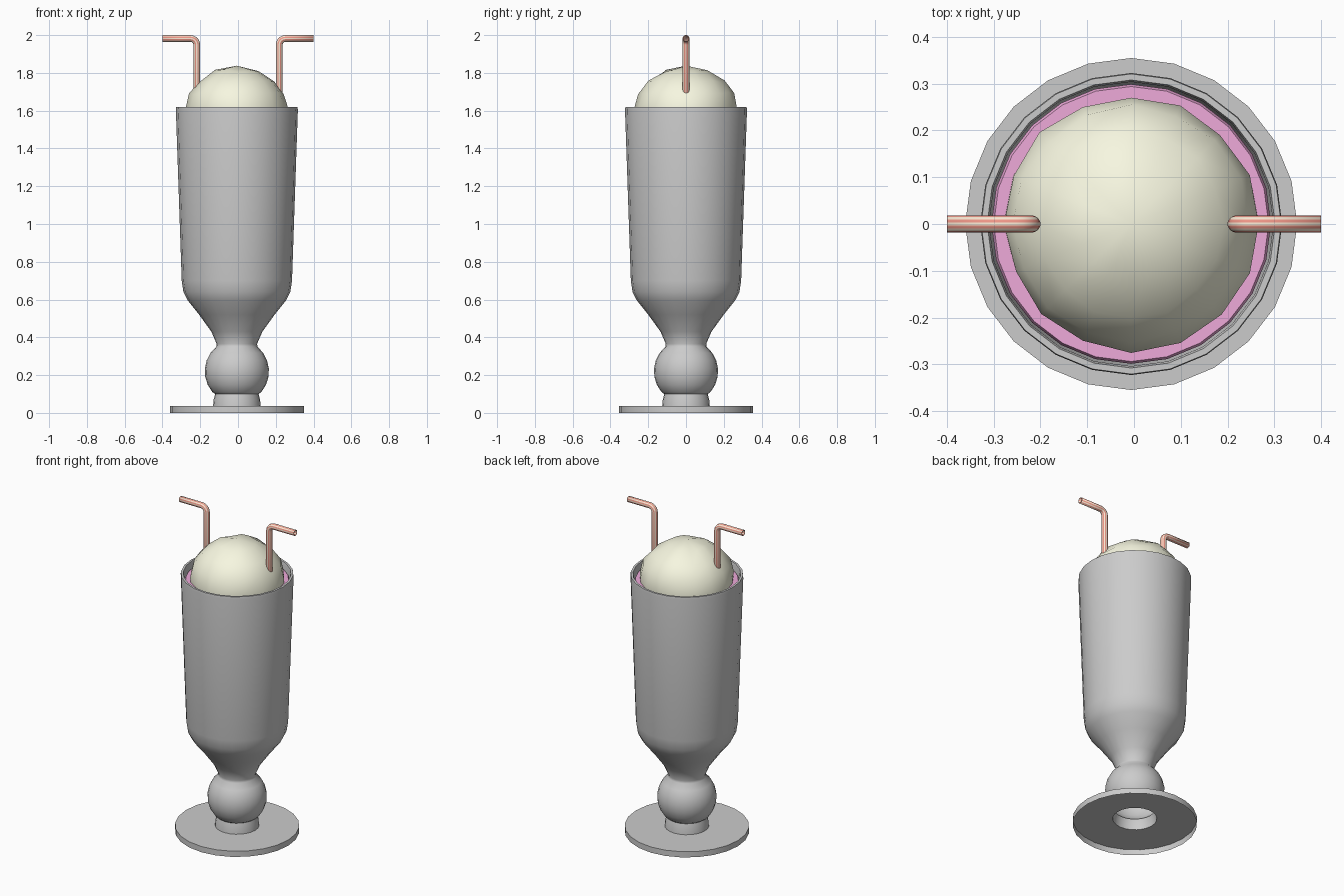
import bpy, math, random
from mathutils import Vector

if "Cube" in bpy.data.objects:
    bpy.data.objects.remove(bpy.data.objects["Cube"])

random.seed(4)
CX = -0.006


def material(name, rgb):
    m = bpy.data.materials.new(name)
    m.diffuse_color = (*rgb, 1)
    m.use_nodes = True
    m.node_tree.nodes["Principled BSDF"].inputs["Base Color"].default_value = m.diffuse_color
    return m


def make(name, verts, faces, mats=(), angle=40):
    me = bpy.data.meshes.new(name)
    me.from_pydata(verts, [], faces)
    for m in mats:
        me.materials.append(m)
    ob = bpy.data.objects.new(name, me)
    bpy.context.collection.objects.link(ob)
    bpy.ops.object.select_all(action='DESELECT')
    ob.select_set(True)
    bpy.context.view_layer.objects.active = ob
    bpy.ops.object.shade_smooth_by_angle(angle=math.radians(angle))
    return ob


def lathe(name, profile, sides, mats=(), jitter=0.0, angle=40):
    # Revolve (radius, z) pairs, listed bottom to top on the outside; radius 0 makes a pole
    verts, rings, faces = [], [], []
    for r, z in profile:
        ring = []
        for i in range(sides if r else 1):
            a = 2 * math.pi * i / sides
            k = r + random.uniform(-jitter, jitter) if r else 0
            ring.append(len(verts))
            verts.append((CX + k * math.cos(a), k * math.sin(a),
                          z + (random.uniform(-jitter, jitter) if r else 0)))
        rings.append(ring)
    for a, b in zip(rings, rings[1:]):
        for i in range(sides):
            j = (i + 1) % sides
            if len(a) == 1:
                faces.append((a[0], b[j], b[i]))
            elif len(b) == 1:
                faces.append((a[i], a[j], b[0]))
            else:
                faces.append((a[i], a[j], b[j], b[i]))
    return make(name, verts, faces, mats, angle)


# Glass: hollow foot, stem, ball, flared cup, rim and inner wall
ball = [(0.17 * math.cos(math.radians(t)), 0.22 + 0.17 * math.sin(math.radians(t)))
        for t in range(-40, 51, 15)]
profile = [(0.355, 0), (0.355, 0.036), (0.126, 0.036), (0.123, 0.07), (0.115, 0.1)]
profile += ball + [(0.107, 0.365), (0.135, 0.43), (0.2, 0.52), (0.26, 0.595),
                   (0.283, 0.64), (0.292, 0.7), (0.323, 1.605), (0.321, 1.62),
                   (0.308, 1.62), (0.304, 1.605), (0.278, 0.7), (0.245, 0.61),
                   (0.12, 0.45), (0, 0.44)]
lathe("glass", profile, 24)

# Milkshake filling the cup
pink = material("pink_shake", (0.86, 0.40, 0.70))
lathe("milkshake", [(0, 0.46), (0.11, 0.46), (0.235, 0.62), (0.27, 0.71),
                    (0.299, 1.575), (0.294, 1.585), (0, 1.585)], 24, [pink])

# Ice cream scoop, slightly lumpy
cream = material("vanilla", (0.93, 0.93, 0.75))
lathe("ice_cream_scoop", [(0, 1.32), (0.14, 1.35), (0.23, 1.44), (0.268, 1.53),
                          (0.272, 1.61), (0.25, 1.69), (0.2, 1.755),
                          (0.11, 1.812), (0, 1.838)], 16, [cream], 0.006, 80)

# Bent striped straws, open at both ends
red = material("straw_red", (0.85, 0.30, 0.24))
pale = material("straw_cream", (0.96, 0.82, 0.66))


def straw(name, side):
    bend = [(0.252 - 0.034 * math.cos(math.radians(t)),
             1.948 + 0.034 * math.sin(math.radians(t)), t) for t in range(0, 91, 18)]
    path = [(0.218, 0.75, 0)] + bend + [(0.4, 1.982, 90)]
    n, r = 16, 0.018
    verts, faces = [], []
    for x, z, t in path:
        t = math.radians(t)
        out = Vector((-math.cos(t), 0, math.sin(t)))
        for i in range(n):
            a = 2 * math.pi * (i + 0.5) / n
            p = Vector((x, 0, z)) + out * (r * math.cos(a)) + Vector((0, r * math.sin(a), 0))
            verts.append((side * p.x, p.y, p.z))
    for k in range(len(path) - 1):
        for i in range(n):
            j = (i + 1) % n
            f = (k * n + i, k * n + n + i, k * n + n + j, k * n + j)
            faces.append(f if side > 0 else f[::-1])
    ob = make(name, verts, faces, [red, pale], 50)
    for k, poly in enumerate(ob.data.polygons):
        poly.material_index = k % 2
    wall = ob.modifiers.new("wall", 'SOLIDIFY')
    wall.thickness = 0.004
    wall.offset = -1


straw("straw_right", 1)
straw("straw_left", -1)
